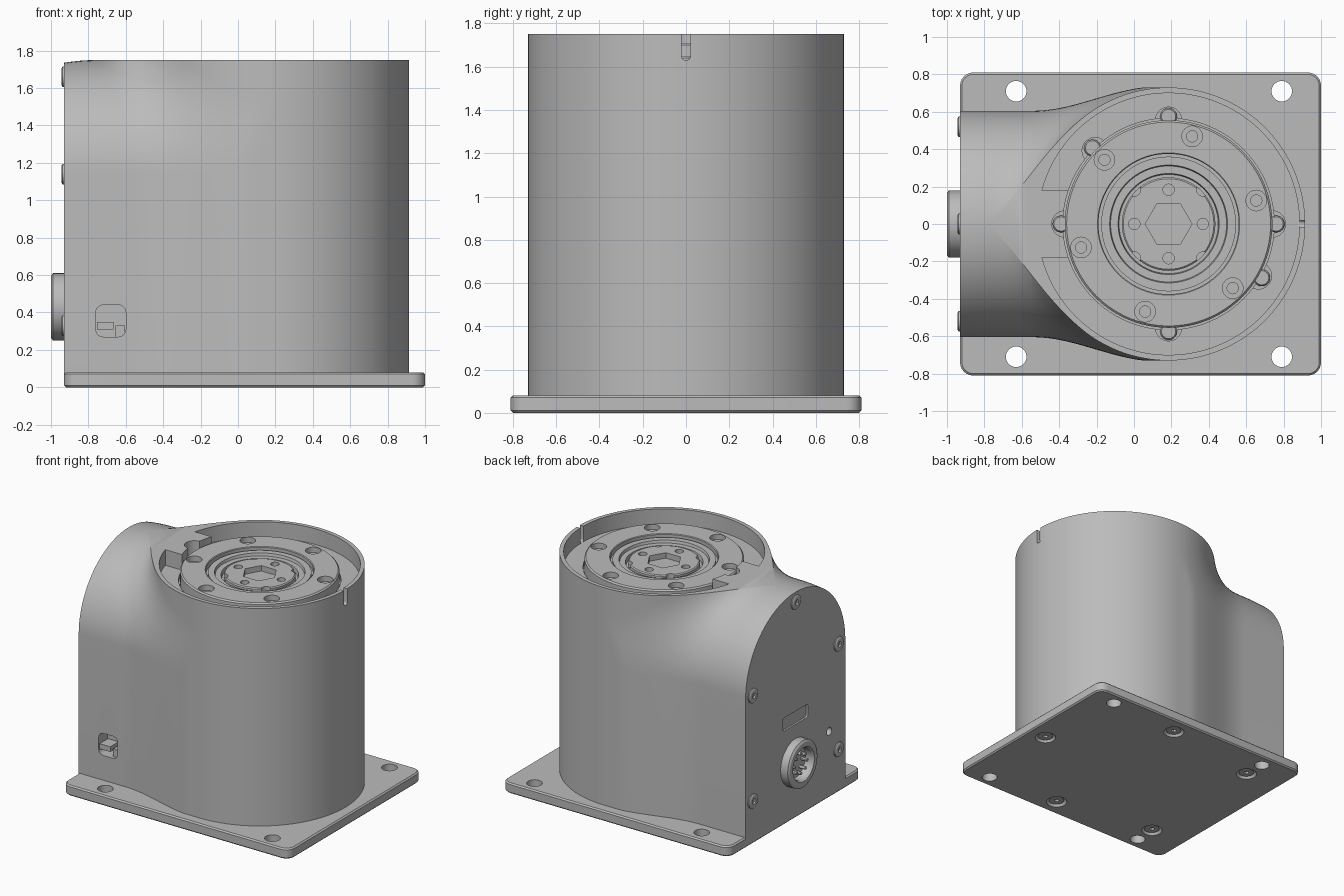
import bpy, bmesh
from math import pi, sin, cos, hypot, radians
from mathutils import Matrix, Vector

cube = bpy.data.objects.get("Cube")
if cube:
    bpy.data.objects.remove(cube, do_unlink=True)

grey = bpy.data.materials.new("machined grey")
grey.use_nodes = True
grey.diffuse_color = (0.5, 0.5, 0.5, 1)
grey.node_tree.nodes["Principled BSDF"].inputs["Base Color"].default_value = (0.5, 0.5, 0.5, 1)

CX, R = 0.185, 0.73          # drum axis and radius
ARCH, ARCH_Z = 0.605, 1.145  # rear housing half width and arch centre
TOP, FLOOR, BACK = 1.75, 1.63, -0.93


def finish(name, bm):
    bmesh.ops.remove_doubles(bm, verts=bm.verts, dist=1e-5)
    bmesh.ops.recalc_face_normals(bm, faces=bm.faces)
    mesh = bpy.data.meshes.new(name)
    bm.to_mesh(mesh)
    bm.free()
    obj = bpy.data.objects.new(name, mesh)
    bpy.context.collection.objects.link(obj)
    mesh.materials.append(grey)
    return obj


def activate(obj):
    bpy.ops.object.select_all(action='DESELECT')
    obj.select_set(True)
    bpy.context.view_layer.objects.active = obj


def smooth(obj):
    activate(obj)
    bpy.ops.object.shade_smooth_by_angle(angle=radians(30))


def lathe(name, profile, at, axis='Z', n=48):
    """Revolve (radius, height) pairs; axis X points out of the rear face (-x)."""
    bm = bmesh.new()
    turn = Matrix.Rotation(-pi / 2, 3, 'Y') if axis == 'X' else Matrix.Identity(3)
    rings = [[bm.verts.new(turn @ Vector((r * cos(2 * pi * i / n), r * sin(2 * pi * i / n), h)) + Vector(at))
              for i in range(n)] for r, h in profile]
    for a, b in zip(rings, rings[1:]):
        for i in range(n):
            j = (i + 1) % n
            bm.faces.new((a[i], a[j], b[j], b[i]))
    bm.faces.new(rings[0])
    bm.faces.new(rings[-1])
    return finish(name, bm)


def rod(name, r, at, length, axis='Z', n=32):
    return lathe(name, [(r, 0), (r, length)], at, axis, n)


def box(name, centre, size, radius=0, axis=2, edge=0):
    """Box with edges along one axis rounded, then all sharp rims bevelled."""
    bm = bmesh.new()
    bmesh.ops.create_cube(bm, size=1)
    bmesh.ops.scale(bm, vec=size, verts=bm.verts)
    bmesh.ops.translate(bm, vec=centre, verts=bm.verts)
    if radius:
        along = [e for e in bm.edges if abs(e.verts[0].co[axis] - e.verts[1].co[axis]) > 1e-4]
        bmesh.ops.bevel(bm, geom=along, offset=radius, segments=6, profile=0.5, affect='EDGES')
    if edge:
        rims = [e for e in bm.edges if abs(e.verts[0].co[axis] - e.verts[1].co[axis]) < 1e-4]
        bmesh.ops.bevel(bm, geom=rims, offset=edge, segments=1, affect='EDGES')
    return finish(name, bm)


def cut(obj, *cutters):
    for c in cutters:
        c.hide_render = True
        mod = obj.modifiers.new("cut", 'BOOLEAN')
        mod.operation, mod.solver, mod.object = 'DIFFERENCE', 'EXACT', c
        activate(obj)
        bpy.ops.object.modifier_apply(modifier=mod.name)
        bpy.data.objects.remove(c, do_unlink=True)


def polar(r, deg, z):
    return (CX + r * cos(radians(deg)), r * sin(radians(deg)), z)


# Base plate with corner holes and countersunk screws underneath
plate = box("base_plate", (0.035, 0, 0.04), (1.93, 1.62, 0.08), 0.07, 2, 0.01)
for x in (-0.63, 0.79):
    for y in (-0.71, 0.71):
        cut(plate, rod("hole", 0.055, (x, y, -0.1), 0.3))
for x, y in ((0.85, 0), (0.18, 0.67), (0.18, -0.67), (-0.625, 0.54), (-0.625, -0.54)):
    cut(plate, lathe("sink", [(0.08, -0.01), (0.07, 0.01), (0.045, 0.045)], (x, y, 0)))
    screw = lathe("base_screw", [(0.055, 0.012), (0.045, 0.045)], (x, y, 0), n=32)
    cut(screw, rod("socket", 0.02, (x, y, 0), 0.03, n=6))
    smooth(screw)
smooth(plate)


# Body: arched rear housing blended into the drum
def half_width(x, z):
    def field(y):
        a = hypot(y, max(z - ARCH_Z, 0)) - ARCH
        b = hypot(x - CX, y) - R
        k = 0.22
        h = max(k - abs(a - b), 0) / k
        return min(a, b) - h * h * k / 4
    if x >= CX:
        return max(R * R - (x - CX) ** 2, 0) ** 0.5
    lo, hi = 0, 0.9
    for _ in range(30):
        mid = (lo + hi) / 2
        lo, hi = (mid, hi) if field(mid) < 0 else (lo, mid)
    return min(lo, R)


xs = [BACK, -0.9, -0.85, -0.8, -0.75, -0.7, -0.66, -0.62, -0.58]
xs += [CX - R * cos(pi * i / 72) for i in range(73)]
steps = 24
bm = bmesh.new()
loops = []
for x in xs:
    drop = 0.015 * max(0, (-0.75 - x) / 0.18) ** 2
    side = [(half_width(x, 0.5), 0.07)]
    for i in range(steps + 1):
        s = sin(pi / 2 * i / steps)
        z = ARCH_Z + ARCH * s
        side.append((half_width(x, z), z - drop * s))
    loop = [(x, y, z) for y, z in side] + [(x, -y, z) for y, z in reversed(side)]
    loops.append([bm.verts.new(p) for p in loop])
for a, b in zip(loops, loops[1:]):
    for i in range(len(a)):
        j = (i + 1) % len(a)
        bm.faces.new((a[i], a[j], b[j], b[i]))
bm.faces.new(loops[0])
body = finish("body", bm)

# Top recess, leaving a solid bridge at the rear
recess = rod("recess", 0.7, (CX, 0, FLOOR), 0.3, n=96)
cut(recess, box("bridge", (-0.5, 0, 1.8), (0.5, 0.36, 0.6), 0.03))
cut(body, recess, rod("well", 0.565, (CX, 0, 1.6), 0.4, n=96))
ears = (0, 90, 135, 180, 270, 330)
for a in ears:
    cut(body, rod("pocket", 0.07, polar(0.555, a, 1.61), 0.3))
cut(body, box("rim_slot", (0.9, 0, 1.75), (0.08, 0.04, 0.24), 0.018, 0))

# Side window, rear label recess and small rear hole
cut(body, box("window", (-0.68, -0.6, 0.355), (0.16, 0.2, 0.17), 0.04, 1),
    box("label", (BACK, 0, 0.77), (0.03, 0.3, 0.1), 0.015, 0),
    rod("pinhole", 0.03, (BACK + 0.06, -0.41, 0.51), 0.1, 'X'))
smooth(body)
box("window_switch", (-0.71, -0.55, 0.33), (0.09, 0.1, 0.04))
box("window_stop", (-0.63, -0.54, 0.3), (0.05, 0.08, 0.06))

# Rear cover screws
for y, z in ((0, 1.66), (0.52, 1.14), (-0.52, 1.14), (0.52, 0.33), (-0.52, 0.33)):
    screw = lathe("cover_screw", [(0.055, -0.02), (0.055, 0.008), (0.045, 0.014)], (BACK, y, z), 'X', 32)
    cut(screw, rod("socket", 0.022, (BACK, y, z), 0.1, 'X', 6))
    smooth(screw)

# Round connector with pins
smooth(lathe("connector", [(0.18, -0.02), (0.18, 0.06), (0.165, 0.07), (0.13, 0.07), (0.12, 0.055),
                           (0.12, -0.01)], (BACK, 0, 0.43), 'X'))
for i in range(8):
    a = pi / 4 * i
    smooth(rod("connector_pin", 0.012, (BACK, 0.075 * cos(a), 0.43 + 0.075 * sin(a)), 0.05, 'X', 12))

# Output flange with stepped centre
flange = lathe("output_flange", [
    (0.555, 1.59), (0.555, 1.7), (0.545, 1.71), (0.38, 1.71), (0.375, 1.705), (0.375, 1.67),
    (0.36, 1.67), (0.36, 1.69), (0.315, 1.69), (0.31, 1.67), (0.27, 1.67), (0.265, 1.64)],
    (CX, 0, 0), n=96)
for a in range(15, 360, 60):
    a = a if a != 75 else 75
    cut(flange, rod("bore", 0.055, polar(0.485, a, 1.67), 0.2), rod("bolt", 0.03, polar(0.485, a, 1.6), 0.2))
smooth(flange)

# Centre hub with hex socket and four bolt holes
hub = lathe("centre_hub", [(0.25, 1.62), (0.25, 1.675), (0.242, 1.682)], (CX, 0, 0), n=64)
cut(hub, rod("hex", 0.125, (CX, 0, 1.64), 0.2, n=6))
for a in range(0, 360, 90):
    cut(hub, rod("bolt", 0.03, polar(0.183, a, 1.65), 0.2))
    cut(hub, rod("scallop", 0.035, polar(0.26, a + 45, 1.65), 0.2))
smooth(hub)

# Screws in the recess pockets
for a in ears:
    smooth(lathe("recess_screw", [(0.045, 1.59), (0.045, 1.64), (0.038, 1.65)], polar(0.575, a, 0), n=24))
